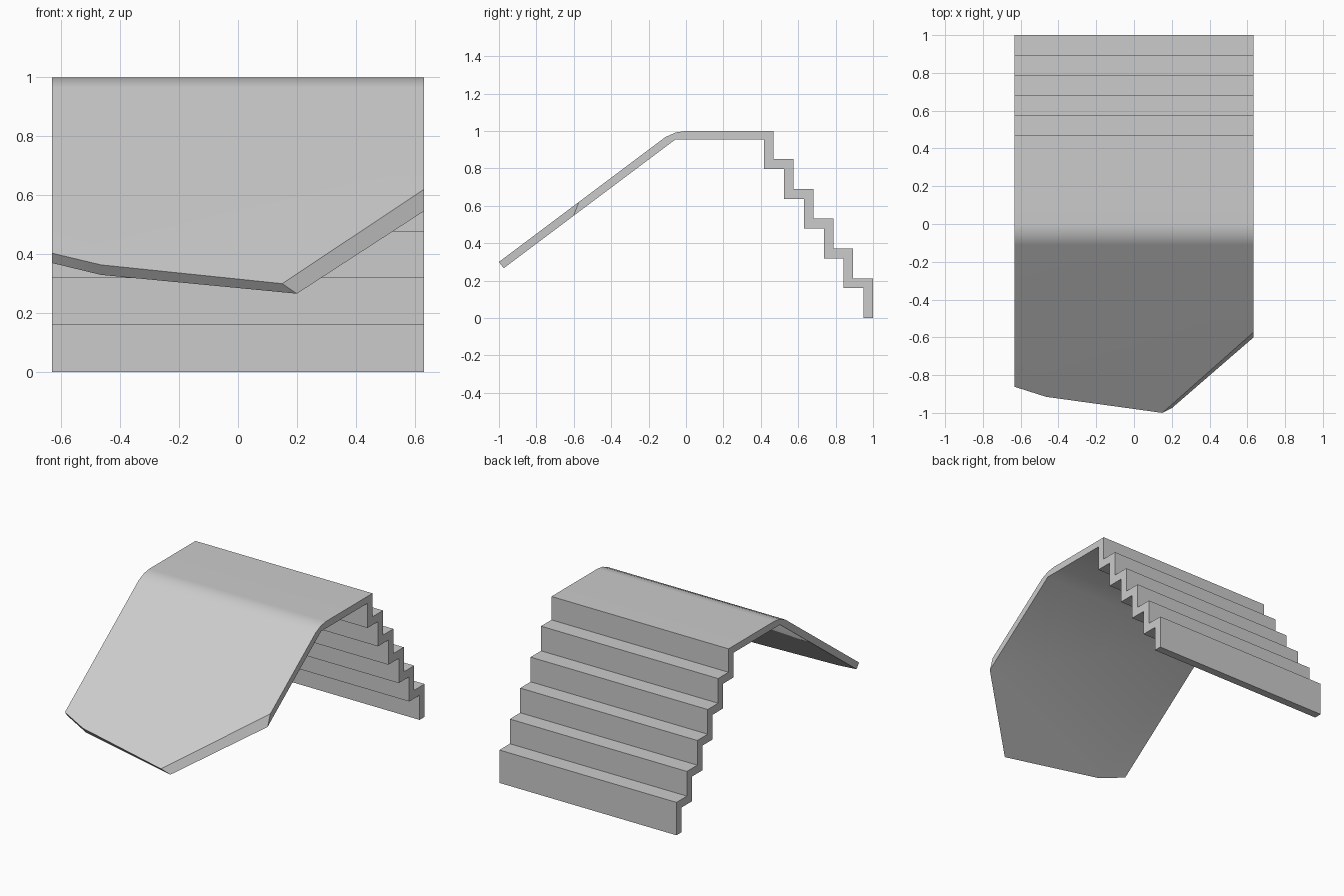
import bpy, bmesh, math

if "Cube" in bpy.data.objects:
    bpy.data.objects.remove(bpy.data.objects["Cube"])

HALF = 0.632      # half width along x
STEPS = 5
RISE = 0.1592

# Front edge of the ramp as (x, y), left to right, on the top and under sides
edge_top = [(-HALF, -0.862), (-0.465, -0.915), (0.15, -1.0), (HALF, -0.573)]
edge_low = [(-HALF, -0.836), (-0.465, -0.890), (0.20, -0.975), (HALF, -0.601)]


def top_z(y):
    return 0.30 + 0.75 * (y + 1.0)


def low_z(y):
    return 0.266 + 0.75 * (y + 0.975)


# Profile of the upper surface: rounded bend, platform, stairs down to the floor
outer = [(-0.11, top_z(-0.11)), (-0.055, 0.992), (0.0, 1.0)]
inner = [(-0.056, low_z(-0.056))]
outer.append((1 - 0.1062 * STEPS, 1.0))
for k in range(STEPS, 0, -1):
    z = RISE * k + 0.053
    outer += [(1 - 0.1062 * k, z), (1 - 0.1062 * (k - 1), z)]
outer.append((1.0, 0.0))
# Profile of the under side, following the stairs
inner.append((0.949 - 0.1062 * STEPS, RISE * (STEPS + 1)))
for k in range(STEPS, 0, -1):
    inner += [(0.949 - 0.1062 * k, RISE * k), (0.949 - 0.1062 * (k - 1), RISE * k)]
inner.append((0.949, 0.0))
profile = outer + inner[::-1]

bm = bmesh.new()
left = [bm.verts.new((-HALF, y, z)) for y, z in profile]
right = [bm.verts.new((HALF, y, z)) for y, z in profile]
tip_top = [bm.verts.new((x, y, top_z(y))) for x, y in edge_top]
tip_low = [bm.verts.new((x, y, low_z(y))) for x, y in edge_low]

# Platform and stairs skin
for i in range(len(profile) - 1):
    bm.faces.new((left[i], left[i + 1], right[i + 1], right[i]))
# Ramp top, under side and cut front edge
bm.faces.new(tip_top + [right[0], left[0]])
bm.faces.new(tip_low + [right[-1], left[-1]])
for i in range(len(tip_top) - 1):
    bm.faces.new((tip_top[i], tip_top[i + 1], tip_low[i + 1], tip_low[i]))
# Side caps
bm.faces.new([tip_top[0]] + left + [tip_low[0]])
bm.faces.new([tip_top[-1]] + right + [tip_low[-1]])
bmesh.ops.recalc_face_normals(bm, faces=bm.faces[:])

mesh = bpy.data.meshes.new("ramp_with_stairs")
bm.to_mesh(mesh)
bm.free()
obj = bpy.data.objects.new("ramp_with_stairs", mesh)
bpy.context.collection.objects.link(obj)

# Smooth only the bend; large flat faces keep flat normals
bpy.context.view_layer.objects.active = obj
obj.select_set(True)
bpy.ops.object.shade_smooth_by_angle(angle=math.radians(40))
weighted = obj.modifiers.new("weighted_normals", 'WEIGHTED_NORMAL')
weighted.keep_sharp = True
